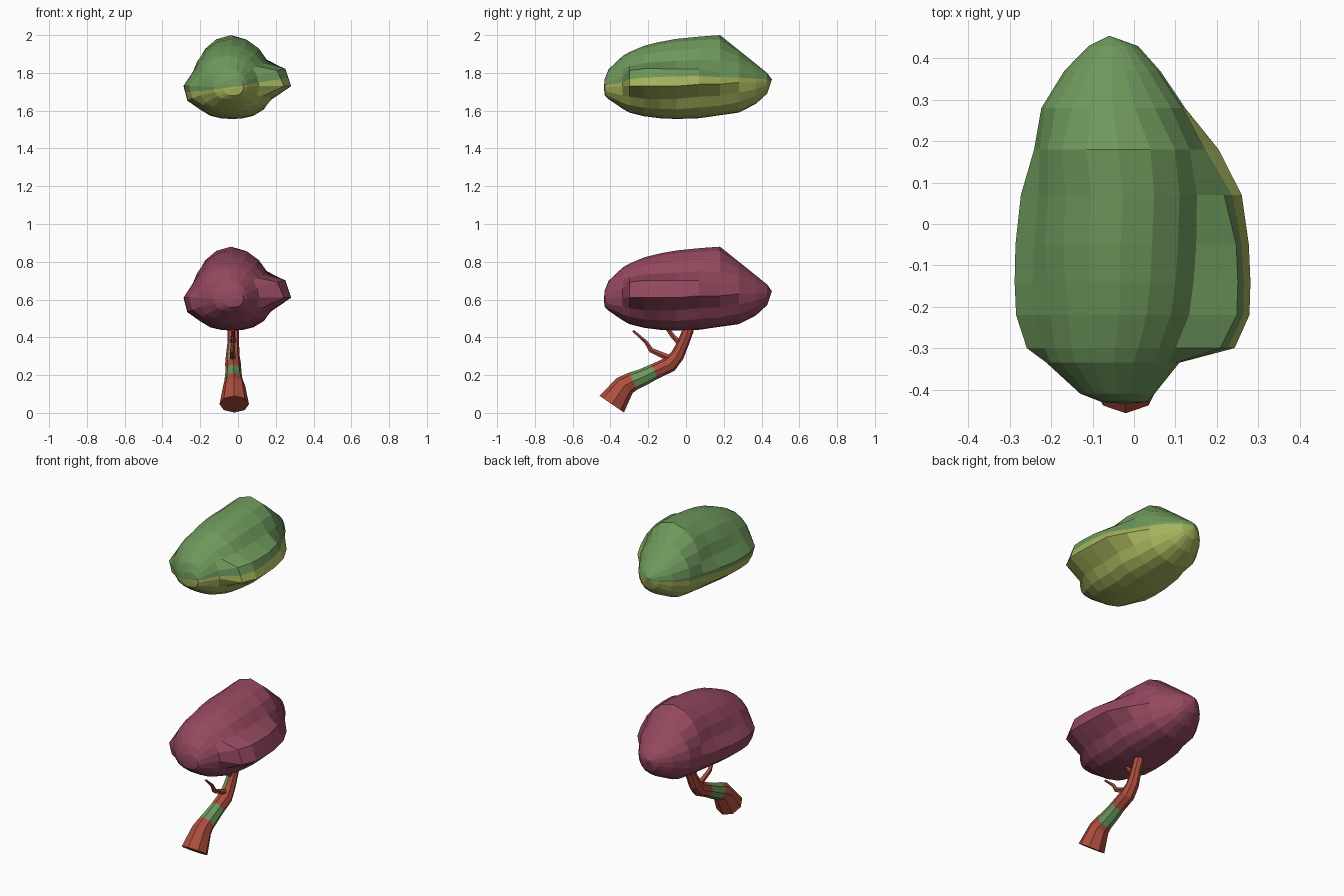
import bpy, bmesh, math
from mathutils import Vector

if "Cube" in bpy.data.objects:
    bpy.data.objects.remove(bpy.data.objects["Cube"])


def material(name, color):
    m = bpy.data.materials.new(name)
    m.diffuse_color = (*color, 1)
    m.use_nodes = True
    m.node_tree.nodes["Principled BSDF"].inputs["Base Color"].default_value = m.diffuse_color
    return m


GREEN = material("leaf green", (0.156, 0.314, 0.107))
YELLOW = material("yellow green", (0.376, 0.456, 0.107))
MAROON = material("maroon leaves", (0.296, 0.065, 0.112))
BARK = material("red bark", (0.42, 0.076, 0.048))


def finish(bm, name, mats):
    bmesh.ops.recalc_face_normals(bm, faces=bm.faces)
    me = bpy.data.meshes.new(name)
    bm.to_mesh(me)
    bm.free()
    for m in mats:
        me.materials.append(m)
    ob = bpy.data.objects.new(name, me)
    bpy.context.collection.objects.link(ob)
    return ob


def skin(bm, rings):
    """Quads between successive rings of vertices."""
    for a, b in zip(rings, rings[1:]):
        n = len(a)
        for i in range(n):
            bm.faces.new((a[i], a[(i + 1) % n], b[(i + 1) % n], b[i]))


# Canopy sections: y, left x, right x, bottom z, widest z, top z
ROWS = [
    (-0.430, -0.08, 0.03, 1.68, 1.725, 1.77),
    (-0.410, -0.13, 0.05, 1.66, 1.725, 1.82),
    (-0.335, -0.21, 0.11, 1.61, 1.73, 1.89),
    (-0.300, -0.225, 0.135, 1.59, 1.73, 1.91),
    (-0.220, -0.24, 0.17, 1.57, 1.73, 1.945),
    (-0.140, -0.245, 0.18, 1.56, 1.73, 1.965),
    (-0.050, -0.25, 0.185, 1.555, 1.73, 1.98),
    (0.070, -0.24, 0.185, 1.56, 1.74, 1.992),
    (0.180, -0.235, 0.16, 1.575, 1.74, 2.0),
    (0.280, -0.225, 0.125, 1.59, 1.75, 1.92),
    (0.370, -0.17, 0.065, 1.635, 1.75, 1.848),
    (0.430, -0.11, 0.01, 1.69, 1.755, 1.80),
]
# Side lobes: centre, x radius, front y radius, back y radius, z radius
LOBES = [((0.17, -0.13, 1.755), 0.117, 0.20, 0.33, 0.095),
         ((-0.19, -0.09, 1.715), 0.100, 0.25, 0.33, 0.100)]


def inside(x, z, row):
    y, xl, xr, zb, zw, zt = row
    u = abs(x - (xl + xr) / 2) / ((xr - xl) / 2)
    v = (z - zw) / (zt - zw) if z > zw else (zw - z) / (zw - zb)
    p = 2.0 if z > zw else 2.4
    if u ** p + v ** p <= 1:
        return True
    for (cx, cy, cz), rx, rf, rb, rz in LOBES:
        d = ((cy - y) / rf) ** 4 if y < cy else ((y - cy) / rb) ** 2
        if ((x - cx) / rx) ** 2 + ((z - cz) / rz) ** 2 + d <= 1:
            return True
    return False


def canopy(name, drop, mats):
    bm = bmesh.new()
    rings, n = [], 20
    for row in ROWS:
        y, xl, xr, zb, zw, zt = row
        cx, ring = (xl + xr) / 2, []
        for i in range(n):
            a = 2 * math.pi * i / n
            c, s = math.cos(a), math.sin(a)
            r = 0.42
            while r > 0.01 and not inside(cx + r * c, zw + r * s, row):
                r -= 0.002
            ring.append(bm.verts.new((cx + r * c, y, zw + r * s)))
        rings.append(ring)
    skin(bm, rings)
    # pointed ends
    for ring, tip in ((rings[0], (-0.02, -0.435, 1.72)), (rings[-1], (-0.06, 0.455, 1.765))):
        t = bm.verts.new(tip)
        for i in range(n):
            bm.faces.new((ring[i], ring[(i + 1) % n], t))
    # tilted colour boundary on the two-coloured canopy
    if len(mats) > 1:
        co, no = Vector((0, 0, 1.747)), Vector((-0.14, -0.04, 1)).normalized()
        bmesh.ops.bisect_plane(bm, geom=bm.verts[:] + bm.edges[:] + bm.faces[:],
                               plane_co=co, plane_no=no)
        for f in bm.faces:
            f.material_index = int((f.calc_center_median() - co).dot(no) < 0)
    bmesh.ops.translate(bm, verts=bm.verts, vec=(0, 0, -drop))
    return finish(bm, name, mats)


canopy("upper_canopy", 0.0, [GREEN, YELLOW])
canopy("lower_canopy", 1.12, [MAROON])


def tube(name, path, sides, mats, rule=None):
    """Tapered tube along points (x, y, z, radius) in an upright plane."""
    bm = bmesh.new()
    pts = [Vector(p[:3]) for p in path]
    side, rings = Vector((1, 0, 0)), []
    for i, p in enumerate(pts):
        t = (pts[min(i + 1, len(pts) - 1)] - pts[max(i - 1, 0)]).normalized()
        up = side.cross(t).normalized()
        rings.append([bm.verts.new(p + path[i][3] * (
            side * math.cos(2 * math.pi * k / sides) + up * math.sin(2 * math.pi * k / sides)))
            for k in range(sides)])
    skin(bm, rings)
    bm.faces.new(rings[0])
    bm.faces.new(rings[-1])
    bm.normal_update()
    bmesh.ops.recalc_face_normals(bm, faces=bm.faces)
    if rule:
        for f in bm.faces:
            f.material_index = int(rule(f.calc_center_median(), f.normal))
    return finish(bm, name, mats)


def mossy(c, n):
    # band round the bend, and a patch on the front of the upper stem
    axis = c.y + 0.5 * c.z
    return -0.215 < axis < -0.08 or (0.29 < c.z < 0.36 and n.y < -0.3 and n.x < 0.3)


# Trunk and twigs
tube("trunk", [(-0.02, -0.393, 0.046, 0.078), (-0.02, -0.325, 0.145, 0.058),
               (-0.022, -0.28, 0.168, 0.05), (-0.024, -0.23, 0.188, 0.046),
               (-0.024, -0.165, 0.22, 0.042), (-0.026, -0.085, 0.257, 0.042),
               (-0.028, -0.045, 0.305, 0.036), (-0.025, -0.015, 0.37, 0.031),
               (-0.025, 0.01, 0.435, 0.03), (-0.025, 0.03, 0.52, 0.026)],
     8, [BARK, GREEN], mossy)
tube("long_twig", [(-0.026, -0.07, 0.28, 0.02), (-0.03, -0.13, 0.308, 0.016),
                   (-0.03, -0.185, 0.332, 0.014), (-0.028, -0.212, 0.375, 0.010),
                   (-0.025, -0.28, 0.435, 0.006)], 5, [BARK])
tube("short_twig", [(-0.026, -0.02, 0.36, 0.018), (-0.028, -0.065, 0.40, 0.013),
                    (-0.028, -0.105, 0.455, 0.010)], 5, [BARK])
